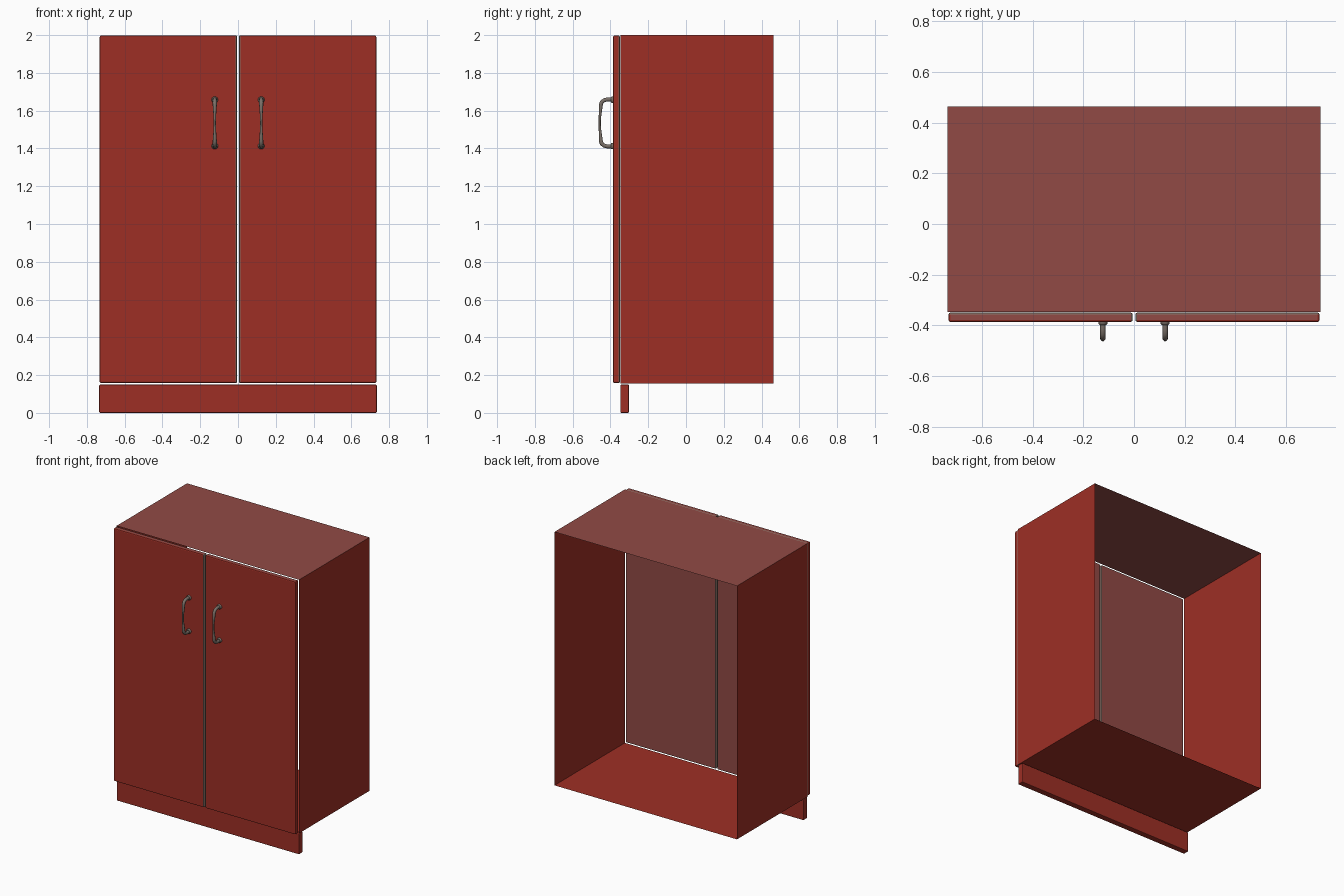
import bpy, bmesh, math
from mathutils import Vector

if "Cube" in bpy.data.objects:
    bpy.data.objects.remove(bpy.data.objects["Cube"])


def material(name, rgb):
    lin = [(c / 255 / 12.92 if c < 11 else ((c / 255 + 0.055) / 1.055) ** 2.4) for c in rgb]
    m = bpy.data.materials.new(name)
    m.diffuse_color = (*lin, 1)
    m.use_nodes = True
    m.node_tree.nodes["Principled BSDF"].inputs["Base Color"].default_value = m.diffuse_color
    return m


RED = material("red paint", (158, 47, 37))
BROWN = material("dusty brown red", (145, 74, 69))
EDGE = material("worn grey edge", (135, 112, 102))
METAL = material("handle metal", (122, 112, 104))


def box(name, lo, hi, bevel=0.0, rule=None, open_ends=False):
    """Box between two corners; rule maps a face to a material slot."""
    bm = bmesh.new()
    bmesh.ops.create_cube(bm, size=1)
    lo, hi = Vector(lo), Vector(hi)
    for v in bm.verts:
        v.co = Vector([lo[i] + (v.co[i] + 0.5) * (hi[i] - lo[i]) for i in range(3)])
    bm.normal_update()
    if open_ends:
        ends = [f for f in bm.faces if abs(f.normal.y) > 0.9]
        bmesh.ops.delete(bm, geom=ends, context='FACES_ONLY')
    if bevel:
        bmesh.ops.bevel(bm, geom=bm.edges[:], offset=bevel, segments=2,
                        affect='EDGES', profile=0.5)
    bm.normal_update()
    if rule:
        for f in bm.faces:
            f.material_index = rule(f)
    me = bpy.data.meshes.new(name)
    bm.to_mesh(me)
    bm.free()
    for m in (RED, BROWN, EDGE):
        me.materials.append(m)
    ob = bpy.data.objects.new(name, me)
    bpy.context.collection.objects.link(ob)
    return ob


# Carcass: thin sheet shell, open at front and back, brown top
box("cabinet_shell", (-0.735, -0.347, 0.155), (0.735, 0.463, 2.0), open_ends=True,
    rule=lambda f: 1 if f.normal.z > 0.9 else 0)

# Plinth board under the front
box("plinth", (-0.735, -0.348, 0.0), (0.735, -0.302, 0.15), bevel=0.006)


def door_rule(side):
    def rule(f):
        n = f.normal
        if n.y > 0.99 or n.z > 0.99:
            return 1
        if 0.1 < n.y < 0.99 or (n.x * -side > 0.2):
            return 2
        return 0
    return rule


def tube(name, points, radii):
    """Smooth metal bar through points with changing radius."""
    cu = bpy.data.curves.new(name, 'CURVE')
    cu.dimensions = '3D'
    cu.bevel_depth = 1.0
    cu.bevel_resolution = 3
    cu.use_fill_caps = True
    sp = cu.splines.new('POLY')
    sp.points.add(len(points) - 1)
    for p, co, r in zip(sp.points, points, radii):
        p.co = (*co, 1)
        p.radius = r
    sp.use_smooth = True
    cu.materials.append(METAL)
    ob = bpy.data.objects.new(name, cu)
    bpy.context.collection.objects.link(ob)
    return ob


# Upper half of the handle path: (y, height from the middle, radius)
HALF = [(-0.383, 0.124, 0.011), (-0.418, 0.124, 0.011), (-0.434, 0.120, 0.011),
        (-0.446, 0.110, 0.011), (-0.451, 0.095, 0.011), (-0.4535, 0.060, 0.0085),
        (-0.456, 0.030, 0.0065)]
PATH = HALF + [(-0.457, 0.0, 0.006)] + [(y, -h, r) for y, h, r in reversed(HALF)]

for side, label in ((-1, "left"), (1, "right")):
    # Door leaf
    x0, x1 = sorted((side * 0.005, side * 0.732))
    box(label + "_door", (x0, -0.386, 0.158), (x1, -0.35, 1.998), bevel=0.007,
        rule=door_rule(side))
    # Bowed handle with two foot collars
    x, zc = side * 0.123, 1.535
    tube(label + "_handle", [(x, y, zc + h) for y, h, r in PATH], [r for y, h, r in PATH])
    for s, end in ((-1, "lower"), (1, "upper")):
        z = zc + s * 0.122
        tube(f"{label}_{end}_collar", [(x, -0.384, z), (x, -0.394, z), (x, -0.398, z)],
             [0.018, 0.018, 0.013])
